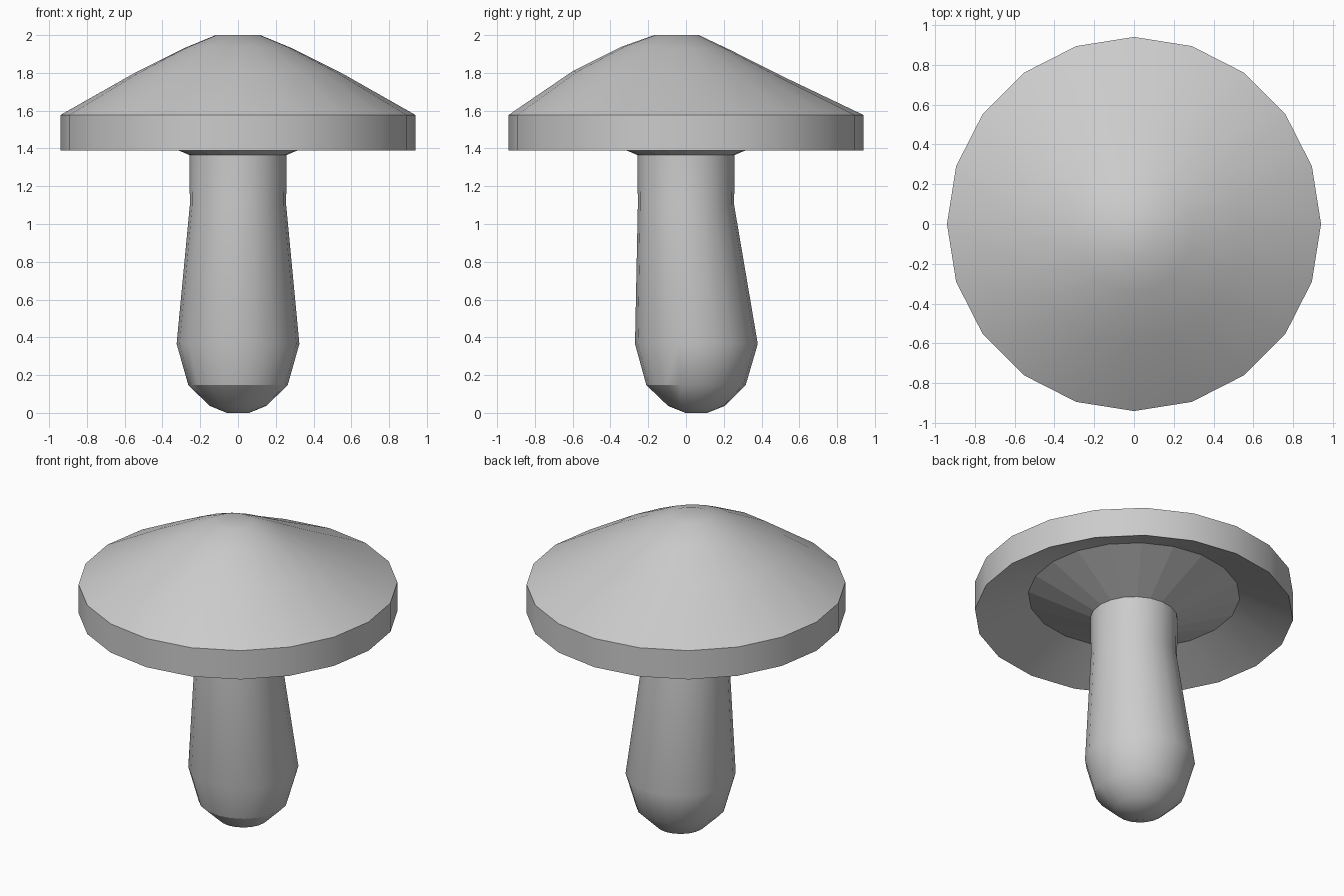
import bpy, bmesh
from math import cos, sin, pi, radians

if "Cube" in bpy.data.objects:
    bpy.data.objects.remove(bpy.data.objects["Cube"])

SIDES = 20


def lathe(name, rings, close_start=False, close_end=False, flat_bands=()):
    """Skin a stack of rings: (radius, z, centre y, tilt of z along y)."""
    bm = bmesh.new()
    loops = []
    for r, z, cy, tilt in rings:
        loop = []
        for i in range(SIDES):
            a = 2 * pi * i / SIDES
            y = r * sin(a)
            loop.append(bm.verts.new((r * cos(a), cy + y, z + tilt * y)))
        loops.append(loop)
    flat = []
    for k, (a, b) in enumerate(zip(loops, loops[1:])):
        for i in range(SIDES):
            j = (i + 1) % SIDES
            f = bm.faces.new((a[i], a[j], b[j], b[i]))
            if k in flat_bands:
                flat.append(f)
    if close_start:
        bm.faces.new(loops[0][::-1])
    if close_end:
        bm.faces.new(loops[-1])
    bm.normal_update()
    bm.faces.ensure_lookup_table()
    bm.faces.index_update()
    flat_ids = [f.index for f in flat]
    mesh = bpy.data.meshes.new(name)
    bm.to_mesh(mesh)
    bm.free()
    obj = bpy.data.objects.new(name, mesh)
    bpy.context.collection.objects.link(obj)
    bpy.ops.object.select_all(action='DESELECT')
    obj.select_set(True)
    bpy.context.view_layer.objects.active = obj
    bpy.ops.object.shade_smooth_by_angle(angle=radians(30))
    for i in flat_ids:
        mesh.polygons[i].use_smooth = False
    return obj


# Cap: gill cone, hollow underside, rim wall, then the off-centre dome
lathe("cap", [
    (0.257, 1.365, 0, 0),
    (0.625, 1.52, 0, 0),
    (0.94, 1.39, 0, 0),
    (0.94, 1.577, 0, 0),
    (0.55, 1.798, -0.05, -0.02),
    (0.287, 1.93, -0.05, -0.035),
    (0.118, 2.0, -0.05, 0),
], close_end=True, flat_bands=(0,))

# Stem: bulbous foot leaning back, straight neck
lathe("stem", [
    (0.058, 0.0, 0.055, 0),
    (0.15, 0.037, 0.055, 0),
    (0.263, 0.147, 0.053, 0),
    (0.325, 0.365, 0.055, 0),
    (0.255, 1.1, 0, 0),
    (0.257, 1.365, 0, 0),
], close_start=True)
